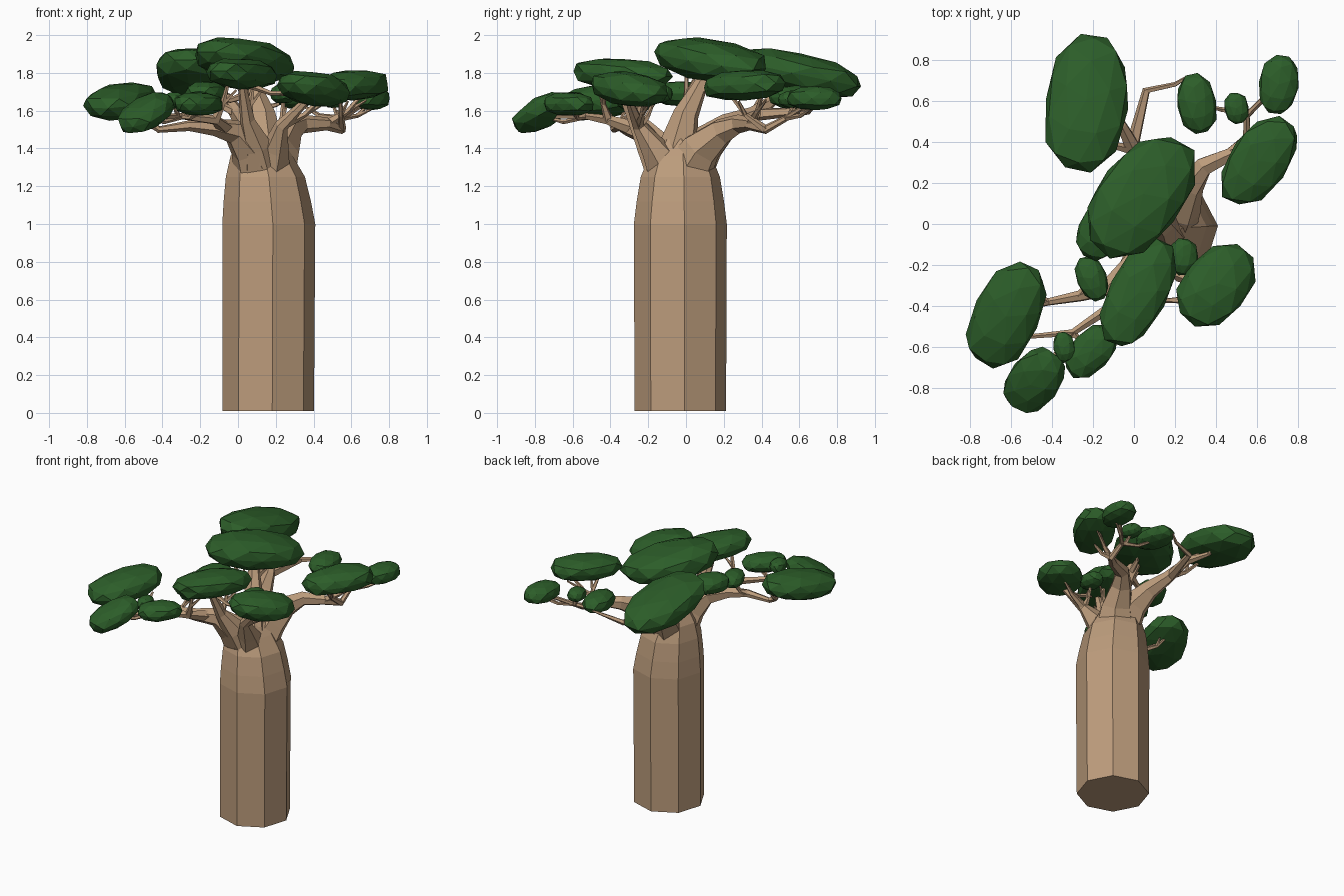
import bpy, bmesh, math, random
from mathutils import Vector, Matrix, Euler

if "Cube" in bpy.data.objects:
    bpy.data.objects.remove(bpy.data.objects["Cube"])

random.seed(4)


def material(name, color):
    m = bpy.data.materials.new(name)
    m.diffuse_color = color
    m.use_nodes = True
    m.node_tree.nodes["Principled BSDF"].inputs["Base Color"].default_value = m.diffuse_color
    return m


BARK = material("bark", (0.50, 0.33, 0.20, 1))
LEAF = material("leaf", (0.025, 0.11, 0.022, 1))


def finish(bm, name, mat):
    bmesh.ops.recalc_face_normals(bm, faces=bm.faces)
    me = bpy.data.meshes.new(name)
    bm.to_mesh(me)
    bm.free()
    me.materials.append(mat)
    ob = bpy.data.objects.new(name, me)
    bpy.context.collection.objects.link(ob)
    return ob


def skin_rings(bm, rings):
    n = len(rings[0])
    for a, b in zip(rings, rings[1:]):
        for i in range(n):
            bm.faces.new((a[i], a[(i + 1) % n], b[(i + 1) % n], b[i]))
    bm.faces.new(rings[0])
    bm.faces.new(rings[-1])


def limb(name, path, r0, r1, sides=6):
    """Tube through the points, thinning by a constant ratio; returns (point, radius) joints."""
    bm = bmesh.new()
    pts = [Vector(p) for p in path]
    last = len(pts) - 1
    rings, joints, side = [], [], None
    for i, p in enumerate(pts):
        t = (pts[min(i + 1, last)] - pts[max(i - 1, 0)]).normalized()
        side = t.orthogonal() if side is None else side - t * side.dot(t)
        side.normalize()
        up = t.cross(side)
        r = r0 * (r1 / r0) ** (i / last)
        joints.append((p, r))
        rings.append([bm.verts.new(p + r * (math.cos(a) * side + math.sin(a) * up))
                      for a in (math.tau * k / sides for k in range(sides))])
    skin_rings(bm, rings)
    finish(bm, name, BARK)
    return joints


def foliage(name, center, a, b, heading, pitch=0):
    """Faceted, slightly boxy leaf pad; thickness follows its width."""
    bm = bmesh.new()
    bmesh.ops.create_icosphere(bm, subdivisions=2, radius=1)
    for v in bm.verts:
        k = sum(abs(c) ** 2.4 for c in v.co) ** (1 / 2.4)
        v.co *= random.uniform(0.97, 1.05) / k
        v.co = Vector((v.co.x * a, v.co.y * b, v.co.z * (0.022 + 0.42 * b)))
    rot = Matrix.Rotation(math.radians(heading), 4, 'Z') @ \
        Euler((0, math.radians(-pitch), 0)).to_matrix().to_4x4()
    bm.transform(Matrix.Translation(center) @ rot)
    # merge nearly flat facets into broader planes
    bmesh.ops.dissolve_limit(bm, angle_limit=math.radians(11), verts=bm.verts, edges=bm.edges)
    finish(bm, name, LEAF)


# Trunk: octagonal column with narrowing shoulders
bm = bmesh.new()
rings = []
for z, cx, r in [(.01, .16, .243), (1, .163, .247), (1.12, .155, .232),
                 (1.25, .145, .21), (1.36, .125, .165), (1.45, .12, .11)]:
    rings.append([bm.verts.new((cx + r * math.cos(a), r * math.sin(a) - .03, z))
                  for a in (math.radians(5 + 45 * k) for k in range(8))])
skin_rings(bm, rings)
finish(bm, "trunk", BARK)

# Main limbs, each rising out of the shoulders
ROOT = (.14, -.04, 1.2)
joints = limb("limb_centre", [ROOT, (.14, -.04, 1.42), (.13, 0, 1.58), (.09, .06, 1.7),
                              (.05, .12, 1.82)], .16, .03)
joints += limb("limb_front_left", [ROOT, (.06, -.15, 1.4), (-.02, -.22, 1.49), (-.13, -.31, 1.51),
                                   (-.26, -.35, 1.52), (-.42, -.38, 1.5), (-.58, -.42, 1.62)], .16, .012)
joints += limb("limb_front", [ROOT, (.1, -.19, 1.42), (.05, -.27, 1.55), (.02, -.36, 1.75)], .16, .02)
joints += limb("limb_front_right", [ROOT, (.2, -.17, 1.4), (.23, -.25, 1.52),
                                    (.38, -.31, 1.67)], .15, .018)
joints += limb("limb_right", [ROOT, (.22, .08, 1.4), (.27, .19, 1.49), (.34, .28, 1.53),
                              (.47, .34, 1.53), (.55, .42, 1.5), (.55, .53, 1.56),
                              (.69, .67, 1.65)], .16, .011)
joints += limb("limb_back", [ROOT, (.1, .11, 1.43), (.05, .22, 1.52), (0, .36, 1.58),
                             (-.06, .48, 1.67), (-.2, .58, 1.76)], .16, .018)

# Long front fork and the bare twig at the back
joints += limb("fork_front", [(-.06, -.26, 1.5), (-.12, -.41, 1.55), (-.3, -.53, 1.57),
                              (-.46, -.74, 1.57)], .042, .011, 5)[1:]
limb("bare_twig", [(-.01, .37, 1.58), (.06, .65, 1.6), (.2, .68, 1.63), (.265, .72, 1.66)],
     .035, .007, 5)

# Leaf pads: x, y, z, half length, half width, heading, pitch
BIG = [(-.235, .585, 1.80, .34, .20, 83, -12), (.035, .135, 1.865, .335, .205, 52, -8),
       (.61, .31, 1.735, .245, .14, 55, 3), (.40, -.30, 1.715, .22, .155, 50, -8),
       (.02, -.34, 1.795, .28, .14, 63, -3), (-.62, -.44, 1.65, .275, .16, 65, 8),
       (-.485, -.76, 1.59, .18, .125, 50, 26)]
SMALL = [(.705, .68, 1.665, .145, .095, 82), (.50, .565, 1.66, .075, .058, 100),
         (.305, .585, 1.67, .145, .092, 100), (-.21, -.62, 1.635, .15, .095, 45),
         (-.34, -.60, 1.655, .075, .052, 100), (-.205, -.265, 1.65, .11, .072, 110),
         (.24, -.16, 1.69, .09, .07, 90), (-.17, -.04, 1.69, .135, .105, 70)]

for n, (x, y, z, a, b, *turn) in enumerate(BIG + SMALL, 1):
    c = Vector((x, y, z))
    foliage(f"foliage_{n}", c, a, b, *turn)
    # twigs from the nearest limb joints fan out below the pad
    near = sorted((j for j in joints if .08 < (j[0] - c).length and j[0].z > 1.45),
                  key=lambda j: (j[0] - c).length)
    h = math.radians(turn[0])
    along = Vector((math.cos(h), math.sin(h), 0)) * a * .5
    for k in range(2 if a > .2 else 1):
        p, r = near[k]
        tip = c + along * ((-1) ** k if a > .2 else 0) - Vector((0, 0, .02))
        mid = p.lerp(tip, .5) - Vector((0, 0, .03))
        limb(f"twig_{n}_{k + 1}", [p, mid, tip], min(r, .028), .008, 5)
        limb(f"twiglet_{n}_{k + 1}", [mid, mid.lerp(tip, .6) + along.yxz * .4 - Vector((0, 0, .01))],
             .013, .006, 5)
